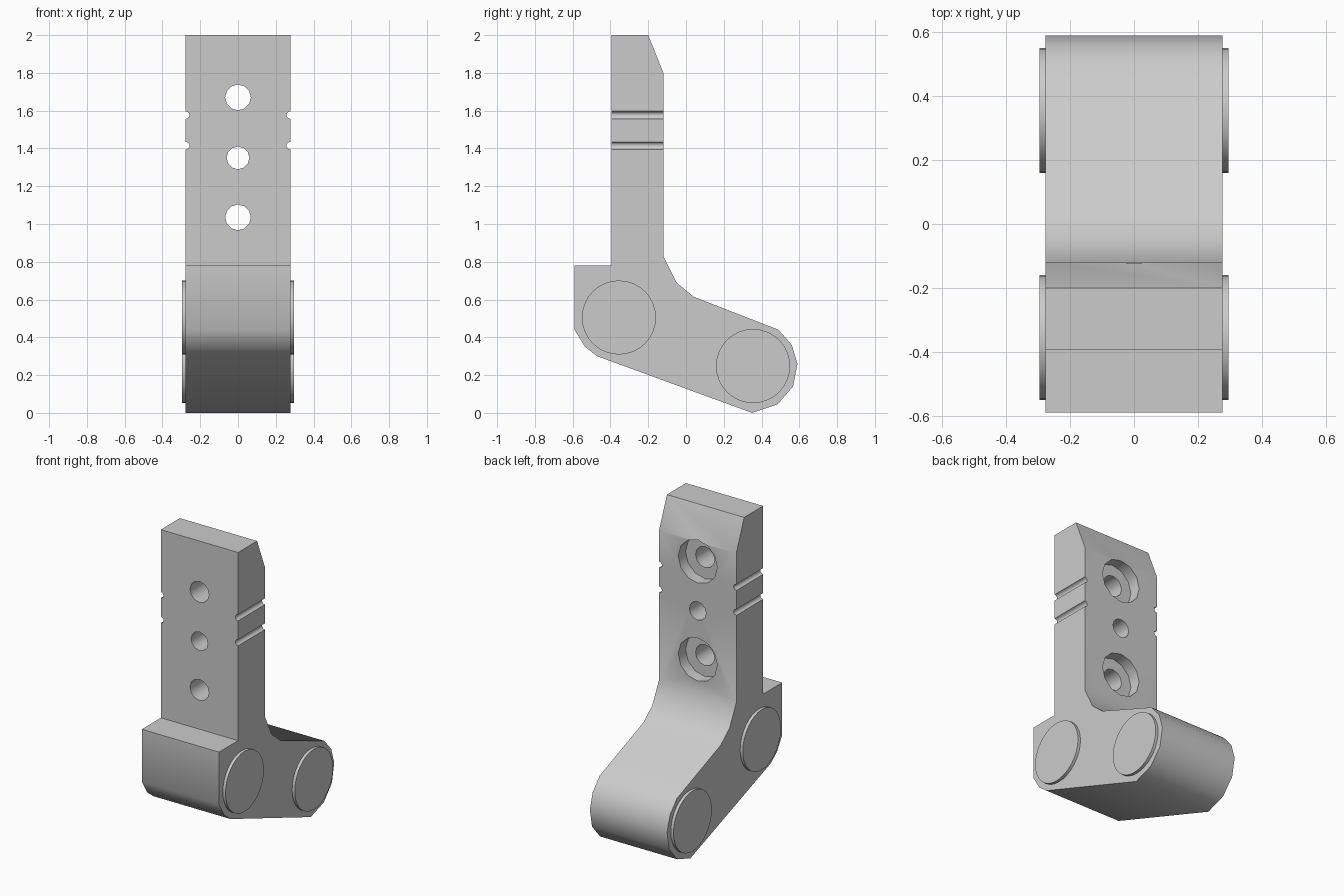
import bpy, bmesh
from math import pi
from mathutils import Matrix

cube = bpy.data.objects.get("Cube")
if cube:
    bpy.data.objects.remove(cube)

grey = bpy.data.materials.new("plain grey")
grey.use_nodes = True
colour = (0.6, 0.6, 0.6, 1)
grey.diffuse_color = colour
grey.node_tree.nodes["Principled BSDF"].inputs["Base Color"].default_value = colour

HALF = 0.277      # half width of the body
FRONT, BACK = -0.395, -0.12   # faces of the upright plate


def make_object(name, bm):
    bmesh.ops.recalc_face_normals(bm, faces=bm.faces)
    mesh = bpy.data.meshes.new(name)
    bm.to_mesh(mesh)
    bm.free()
    mesh.materials.append(grey)
    obj = bpy.data.objects.new(name, mesh)
    bpy.context.collection.objects.link(obj)
    return obj


def cylinder(name, centre, radius, length, axis, sides):
    bm = bmesh.new()
    turn = Matrix.Rotation(pi / 2, 4, "Y" if axis == "X" else "X")
    bmesh.ops.create_cone(bm, cap_ends=True, segments=sides, radius1=radius,
                          radius2=radius, depth=length,
                          matrix=Matrix.Translation(centre) @ turn)
    return make_object(name, bm)


def activate(obj):
    bpy.ops.object.select_all(action="DESELECT")
    obj.select_set(True)
    bpy.context.view_layer.objects.active = obj


def smooth(obj):
    activate(obj)
    bpy.ops.object.shade_smooth_by_angle(angle=0.68)


def cut(target, cutter):
    mod = target.modifiers.new("cut", "BOOLEAN")
    mod.operation = "DIFFERENCE"
    mod.solver = "EXACT"
    mod.object = cutter
    activate(target)
    bpy.ops.object.modifier_apply(modifier=mod.name)
    bpy.data.objects.remove(cutter)


# Body: side outline (y, z) extruded across the width
outline = [(FRONT, 2), (-0.2, 2), (BACK, 1.8), (BACK, 0.83), (-0.05, 0.69),
           (0.04, 0.615), (0.49, 0.44), (0.56, 0.36), (0.59, 0.26),
           (0.567, 0.14), (0.485, 0.045), (0.35, 0), (-0.47, 0.3),
           (-0.535, 0.35), (-0.59, 0.44), (-0.59, 0.78), (FRONT, 0.78)]
bm = bmesh.new()
side = bm.faces.new([bm.verts.new((-HALF, y, z)) for y, z in outline])
new = bmesh.ops.extrude_face_region(bm, geom=[side])["geom"]
bmesh.ops.translate(bm, vec=(2 * HALF, 0, 0),
                    verts=[v for v in new if isinstance(v, bmesh.types.BMVert)])
body = make_object("bracket_body", bm)

# Bolt holes, with counterbores on the back of the outer two
middle = (FRONT + BACK) / 2
for z, radius, bored in [(1.67, 0.068, True), (1.35, 0.06, False), (1.035, 0.068, True)]:
    cut(body, cylinder("hole_cutter", (0, middle, z), radius, 0.6, "Y", 12))
    if bored:
        cut(body, cylinder("bore_cutter", (0, BACK + 0.025, z), 0.14, 0.2, "Y", 12))

# Shallow grooves across both edges of the plate
for x in (-HALF, HALF):
    for z in (1.577, 1.415):
        cut(body, cylinder("groove_cutter", (x, middle, z), 0.02, 0.6, "Y", 10))
smooth(body)

# Raised round pads at both pivots on both sides
for label, y, z in [("front", -0.355, 0.505), ("rear", 0.355, 0.248)]:
    for hand, sign in (("left", 1), ("right", -1)):
        smooth(cylinder(f"{label}_{hand}_pivot_pad", (sign * (HALF - 0.011), y, z),
                        0.196, 0.06, "X", 32))
